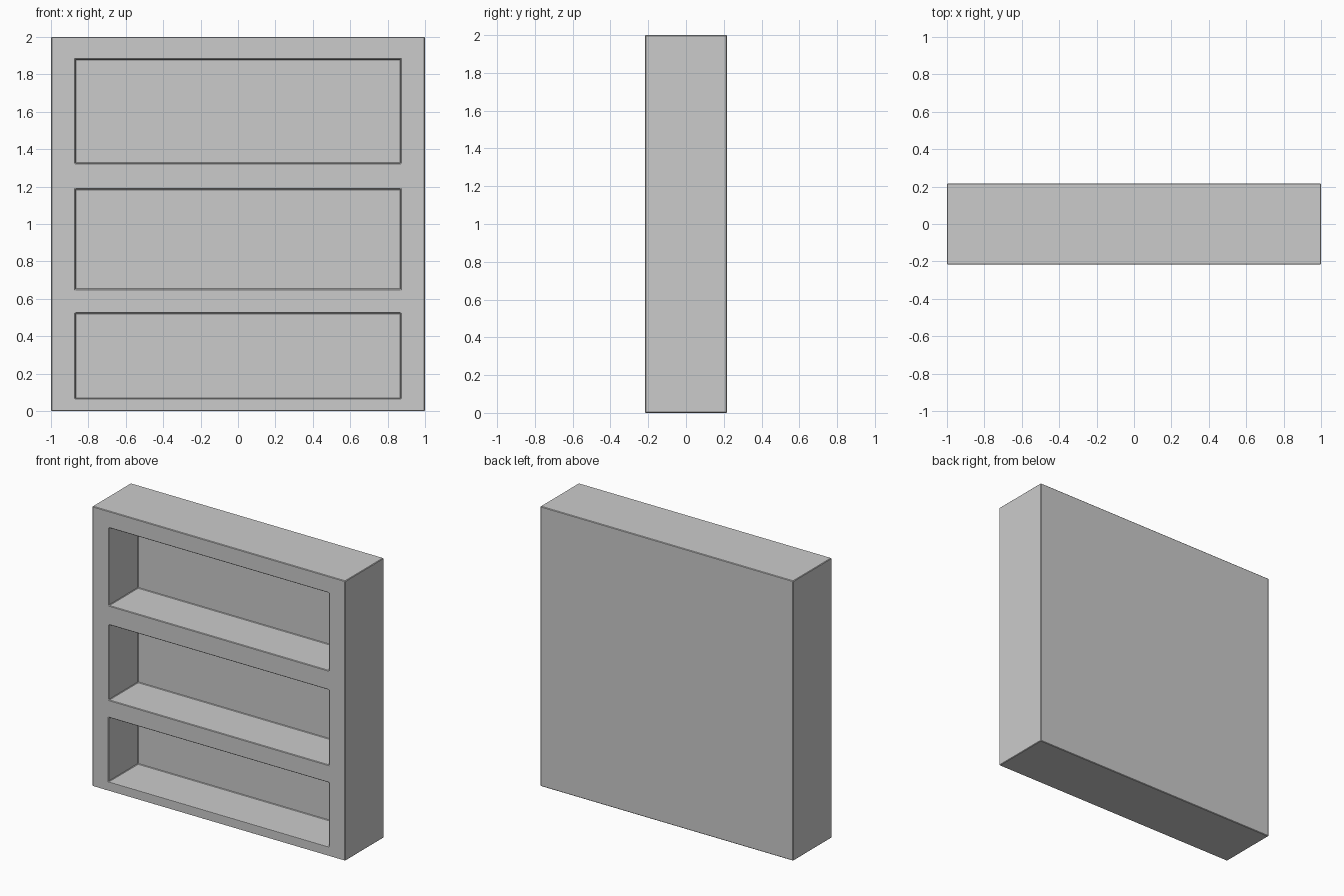
import bpy

if "Cube" in bpy.data.objects:
    bpy.data.objects.remove(bpy.data.objects["Cube"])

W, D, H = 2.0, 0.434, 2.0
FRONT = -D / 2
RECESS = 0.33                                            # depth of each compartment
OPEN_X = 0.87                                            # half width of the openings
OPENINGS = [(0.067, 0.524), (0.65, 1.187), (1.325, 1.88)]


def box(name, lo, hi):
    centre = [(a + b) / 2 for a, b in zip(lo, hi)]
    bpy.ops.mesh.primitive_cube_add(size=1, location=centre)
    ob = bpy.context.object
    ob.name = name
    ob.scale = [b - a for a, b in zip(lo, hi)]
    bpy.ops.object.transform_apply(location=True, rotation=False, scale=True)
    return ob


# Solid bookcase body
body = box("bookcase", (-W / 2, FRONT, 0), (W / 2, -FRONT, H))

# Three open compartments cut into the front
cutters = []
for i, (z0, z1) in enumerate(OPENINGS):
    cutter = box(f"compartment_cutter_{i + 1}",
                 (-OPEN_X, FRONT - 0.1, z0), (OPEN_X, FRONT + RECESS, z1))
    cutter.hide_render = True
    mod = body.modifiers.new(f"compartment_{i + 1}", 'BOOLEAN')
    mod.operation = 'DIFFERENCE'
    mod.solver = 'EXACT'
    mod.object = cutter
    cutters.append(cutter)

# Tiny softening of the wooden edges
bevel = body.modifiers.new("edge_softening", 'BEVEL')
bevel.width = 0.004
bevel.segments = 1
bevel.limit_method = 'ANGLE'

# Bake the modifiers and remove the helpers
bpy.ops.object.select_all(action='DESELECT')
body.select_set(True)
bpy.context.view_layer.objects.active = body
for name in [m.name for m in body.modifiers]:
    bpy.ops.object.modifier_apply(modifier=name)
for cutter in cutters:
    bpy.data.objects.remove(cutter, do_unlink=True)
